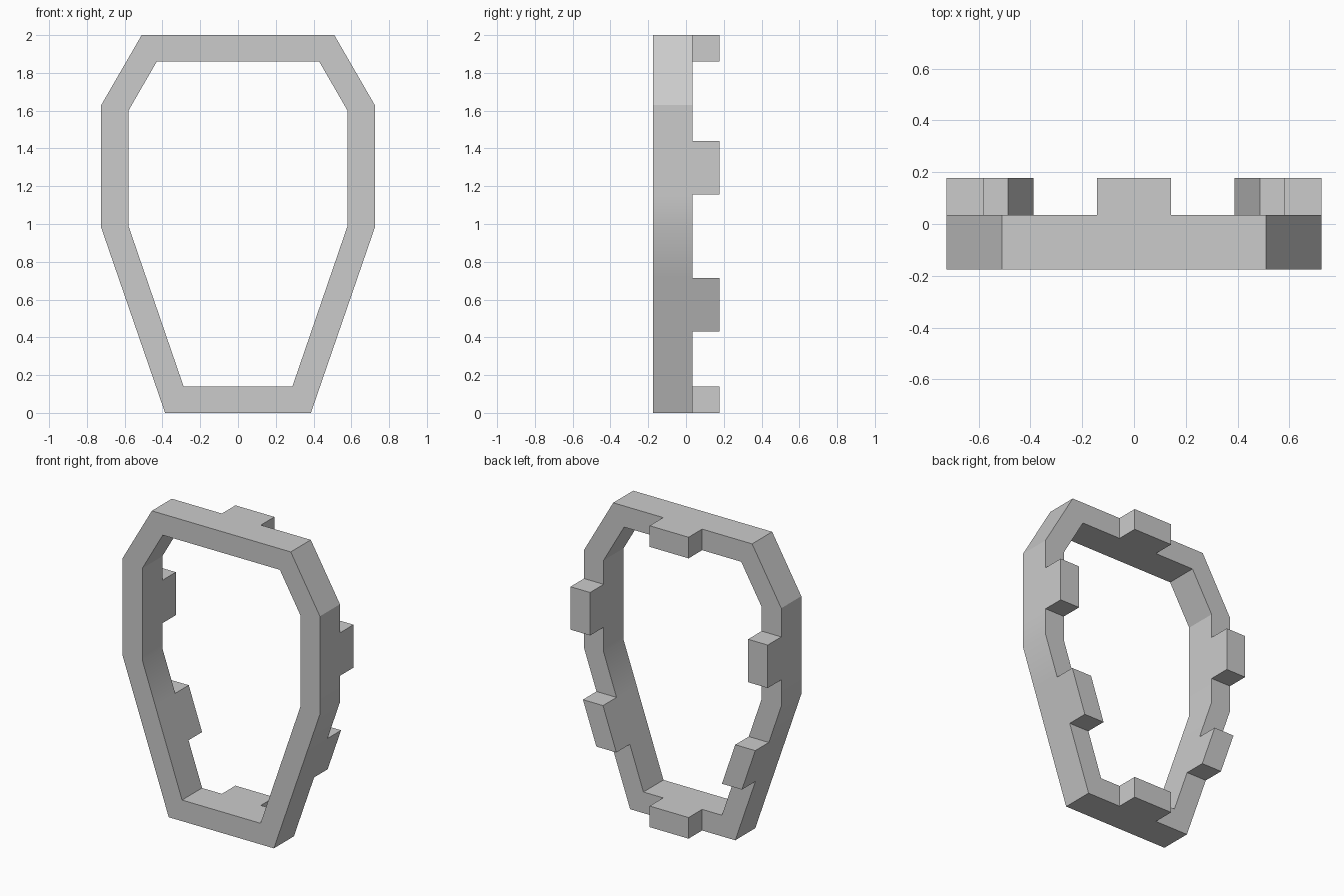
import bpy
import bmesh
import math

old = bpy.data.objects.get("Cube")
if old:
    bpy.data.objects.remove(old, do_unlink=True)

FRONT, BACK, TAB_BACK = -0.175, 0.035, 0.177


def lerp(a, b, z):
    """Point on line a-b at height z."""
    t = (z - a[1]) / (b[1] - a[1])
    return (a[0] + (b[0] - a[0]) * t, z)


# Corners of the left half, bottom to top
outer = [(0.386, 0), (0.724, 0.98), (0.724, 1.63), (0.51, 2)]
inner = [(0.288, 0.14), (0.58, 0.99), (0.58, 1.6), (0.43, 1.86)]


def half_loop(c, tab=0.143):
    """Half outline with extra points where the tabs start and end."""
    return [(tab, c[0][1]), c[0],
            lerp(c[0], c[1], 0.43), lerp(c[0], c[1], 0.715), c[1],
            lerp(c[1], c[2], 1.155), lerp(c[1], c[2], 1.44), c[2],
            c[3], (tab, c[3][1])]


def full_loop(c):
    half = half_loop(c)
    return half + [(-x, z) for x, z in reversed(half)]


out_loop, in_loop = full_loop(outer), full_loop(inner)
count = len(out_loop)
tab_segments = {2, 5, 9, 13, 16, count - 1}

bm = bmesh.new()


def layer(loop, y):
    return [bm.verts.new((x, y, z)) for x, z in loop]


fo, fi = layer(out_loop, FRONT), layer(in_loop, FRONT)
bo, bi = layer(out_loop, BACK), layer(in_loop, BACK)
to, ti = layer(out_loop, TAB_BACK), layer(in_loop, TAB_BACK)

for i in range(count):
    j = (i + 1) % count
    # Ring front and walls
    bm.faces.new((fo[i], fo[j], fi[j], fi[i]))
    bm.faces.new((fo[i], bo[i], bo[j], fo[j]))
    bm.faces.new((fi[i], fi[j], bi[j], bi[i]))
    if i in tab_segments:
        # Tab standing out of the back
        bm.faces.new((to[i], ti[i], ti[j], to[j]))
        bm.faces.new((bo[i], to[i], to[j], bo[j]))
        bm.faces.new((bi[i], bi[j], ti[j], ti[i]))
        bm.faces.new((bo[i], bi[i], ti[i], to[i]))
        bm.faces.new((bo[j], to[j], ti[j], bi[j]))
    else:
        bm.faces.new((bo[i], bi[i], bi[j], bo[j]))

bmesh.ops.delete(bm, geom=[v for v in bm.verts if not v.link_faces], context='VERTS')
bmesh.ops.recalc_face_normals(bm, faces=bm.faces[:])

mesh = bpy.data.meshes.new("tabbed_frame")
bm.to_mesh(mesh)
bm.free()
frame = bpy.data.objects.new("tabbed_frame", mesh)
bpy.context.collection.objects.link(frame)

# Plain grey material
grey = bpy.data.materials.new("plain_grey")
grey.use_nodes = True
color = (0.6, 0.6, 0.6, 1)
grey.diffuse_color = color
grey.node_tree.nodes["Principled BSDF"].inputs["Base Color"].default_value = color
mesh.materials.append(grey)

# Soften only the shallow side bends
bpy.context.view_layer.objects.active = frame
frame.select_set(True)
bpy.ops.object.shade_smooth_by_angle(angle=math.radians(25))
